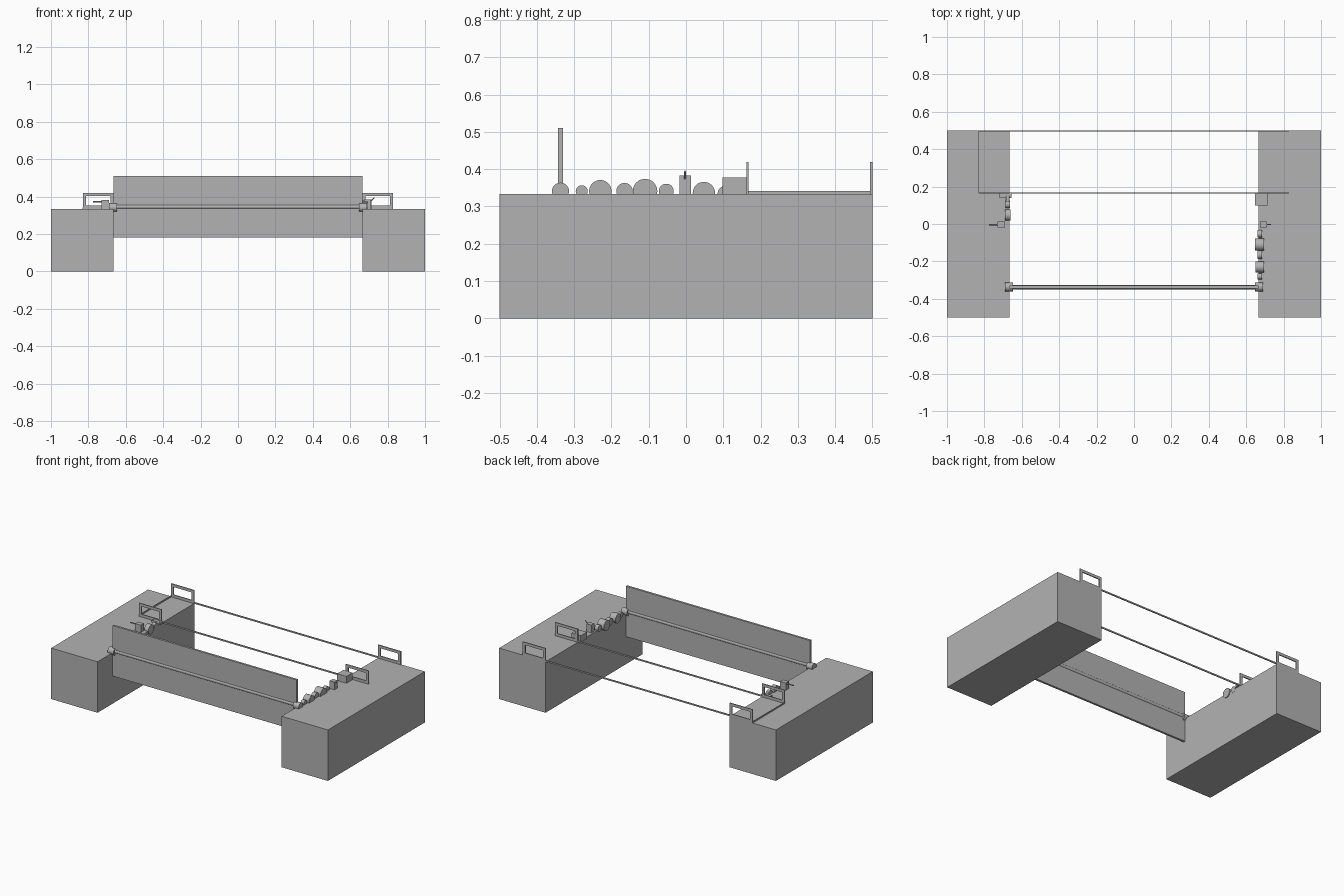
import bpy
import bmesh
from mathutils import Matrix, Vector

if "Cube" in bpy.data.objects:
    bpy.data.objects.remove(bpy.data.objects["Cube"])

grey = bpy.data.materials.new("mid grey")
grey.diffuse_color = (0.45, 0.45, 0.45, 1)
grey.use_nodes = True
grey.node_tree.nodes["Principled BSDF"].inputs["Base Color"].default_value = grey.diffuse_color


def finish(name, bm):
    bmesh.ops.recalc_face_normals(bm, faces=bm.faces)
    mesh = bpy.data.meshes.new(name)
    bm.to_mesh(mesh)
    bm.free()
    mesh.materials.append(grey)
    obj = bpy.data.objects.new(name, mesh)
    bpy.context.collection.objects.link(obj)
    return obj


def box(name, x, y, z):
    """Box from (min, max) pairs."""
    bm = bmesh.new()
    bmesh.ops.create_cube(bm, size=1)
    ranges = (x, y, z)
    size = Vector([abs(r[1] - r[0]) for r in ranges])
    mid = Vector([(r[0] + r[1]) / 2 for r in ranges])
    bmesh.ops.transform(bm, matrix=Matrix.Translation(mid) @ Matrix.Diagonal(size).to_4x4(), verts=bm.verts)
    return finish(name, bm)


def rod(name, a, b, radius, sides=32):
    """Cylinder between two points, smooth round its side."""
    a, b = Vector(a), Vector(b)
    bm = bmesh.new()
    turn = (b - a).to_track_quat('Z', 'Y').to_matrix().to_4x4()
    bmesh.ops.create_cone(bm, cap_ends=True, segments=sides, radius1=radius, radius2=radius,
                          depth=(b - a).length, matrix=Matrix.Translation((a + b) / 2) @ turn)
    for f in bm.faces:
        f.smooth = len(f.verts) == 4
    for e in bm.edges:
        e.smooth = all(len(f.verts) == 4 for f in e.link_faces)
    return finish(name, bm)


def frame(name, x, y, z, border):
    """Rectangular plate with a window through it."""
    bm = bmesh.new()
    corners = [(x[0], z[0]), (x[1], z[0]), (x[1], z[1]), (x[0], z[1])]
    signs = [(1, 1), (-1, 1), (-1, -1), (1, -1)]
    outer = [bm.verts.new((cx, y[0], cz)) for cx, cz in corners]
    inner = [bm.verts.new((cx + sx * border, y[0], cz + sz * border))
             for (cx, cz), (sx, sz) in zip(corners, signs)]
    faces = [bm.faces.new((outer[i], outer[(i + 1) % 4], inner[(i + 1) % 4], inner[i])) for i in range(4)]
    res = bmesh.ops.extrude_face_region(bm, geom=faces, use_keep_orig=True)
    bmesh.ops.translate(bm, vec=(0, y[1] - y[0], 0),
                        verts=[g for g in res["geom"] if isinstance(g, bmesh.types.BMVert)])
    return finish(name, bm)


TOP = 0.333
AXIS = 0.341

# Side blocks, shaft hubs and window frames on both sides
for s, side in ((-1, "left"), (1, "right")):
    box(f"{side}_block", sorted((s * 0.665, s)), (-0.5, 0.5), (0, TOP))
    rod(f"{side}_hub", (s * 0.648, -0.337, AXIS), (s * 0.69, -0.337, AXIS), 0.023)
    for y0, y1, pos in ((0.162, 0.168, "middle"), (0.494, 0.5, "rear")):
        frame(f"{side}_{pos}_frame", sorted((s * 0.665, s * 0.83)), (y0, y1), (TOP, 0.42), 0.018)

# Swinging plate on its shaft
box("gate_plate", (-0.665, 0.665), (-0.344, -0.33), (0.18, 0.51))
rod("gate_shaft", (-0.67, -0.337, 0.345), (0.67, -0.337, 0.345), 0.012)

# Thin rails between the frames
for y, pos in ((0.165, "middle"), (0.497, "rear")):
    box(f"{pos}_rail", (-0.83, 0.83), (y - 0.003, y + 0.003), (TOP, 0.342))
box("left_rail", (-0.832, -0.828), (0.165, 0.5), (TOP, 0.342))

# Gear train on the right: y, radius, half width
for i, (y, r, w) in enumerate(((-0.28, 0.016, 0.012), (-0.23, 0.030, 0.022), (-0.165, 0.022, 0.013),
                               (-0.11, 0.033, 0.024), (-0.053, 0.020, 0.012))):
    rod(f"right_gear_{i + 1}", (0.672 - w, y, AXIS), (0.672 + w, y, AXIS), r)

# Gears on the left
rod("left_gear_1", (-0.69, 0.048, 0.336), (-0.66, 0.048, 0.336), 0.030)
rod("left_gear_2", (-0.686, 0.105, 0.335), (-0.664, 0.105, 0.335), 0.020)

# Drive housings next to the middle frames
box("right_housing", (0.648, 0.715), (0.098, 0.162), (TOP, 0.378))
box("left_housing", (-0.72, -0.655), (0.138, 0.164), (TOP, 0.346))
rod("left_housing_axle", (-0.675, 0.10, 0.341), (-0.675, 0.15, 0.341), 0.010, 16)

# Switch boxes with levers
box("right_switch", (0.675, 0.71), (-0.018, 0.013), (TOP, 0.383))
rod("right_lever", (0.70, -0.003, 0.368), (0.73, -0.003, 0.394), 0.003, 8)
box("left_switch", (-0.73, -0.69), (-0.018, 0.013), (TOP, 0.381))
rod("left_lever", (-0.71, -0.003, 0.371), (-0.775, -0.003, 0.371), 0.004, 8)
